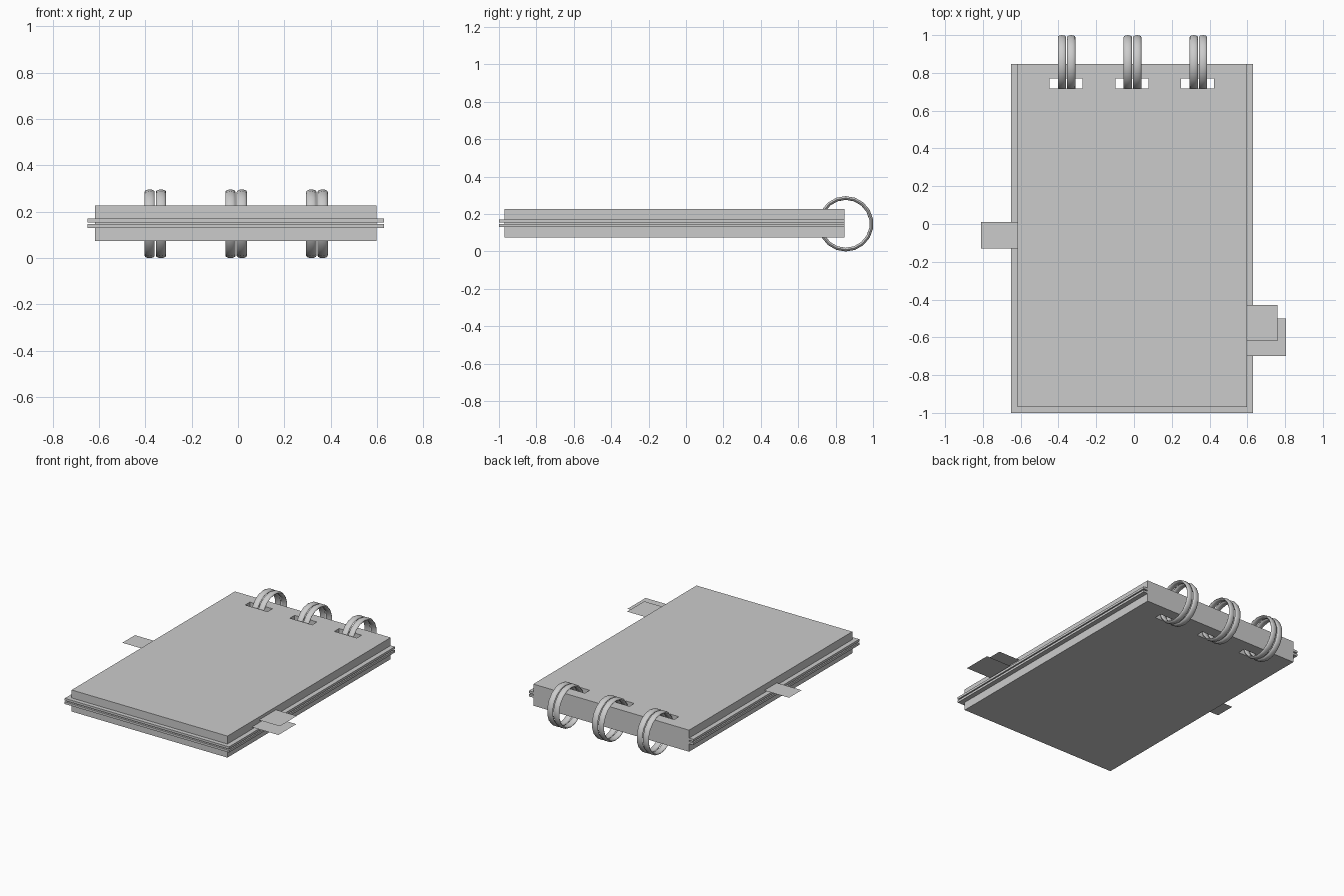
import bpy, math

if "Cube" in bpy.data.objects:
    bpy.data.objects.remove(bpy.data.objects["Cube"])

BACK = 0.847            # flush bound edge of the pad
MID = 0.15              # mid height of the pad
HOLES = (-0.359, -0.011, 0.336)


def box(name, x, y, z):
    bpy.ops.mesh.primitive_cube_add(size=1, location=[(a + b) / 2 for a, b in (x, y, z)])
    ob = bpy.context.object
    ob.name = name
    ob.scale = [b - a for a, b in (x, y, z)]
    bpy.ops.object.transform_apply(location=False, rotation=False, scale=True)
    return ob


def sheet(name, x, y, z):
    bpy.ops.mesh.primitive_plane_add(size=1, location=((x[0] + x[1]) / 2, (y[0] + y[1]) / 2, z))
    ob = bpy.context.object
    ob.name = name
    ob.scale = (x[1] - x[0], y[1] - y[0], 1)
    bpy.ops.object.transform_apply(location=False, rotation=False, scale=True)


# slot cutters for the binding holes
cutters = []
for hx in HOLES:
    c = box("slot_cutter", (hx - 0.0875, hx + 0.0875), (0.717, 0.77), (-0.1, 0.4))
    c.hide_render = True
    c.hide_set(True)
    cutters.append(c)

# page blocks, wider cover boards and the recessed core between them
inner = ((-0.617, 0.597), (-0.97, BACK))
outer = ((-0.65, 0.63), (-1.0, BACK))
layers = [box("core_sheet", *inner, (MID - 0.004, MID + 0.004))]
for side, s in (("upper", 1), ("lower", -1)):
    layers.append(box(side + "_cover_board", *outer, sorted((MID + s * 0.004, MID + s * 0.02))))
    layers.append(box(side + "_page_block", *inner, sorted((MID + s * 0.02, MID + s * 0.076))))

for ob in layers:
    bpy.context.view_layer.objects.active = ob
    for c in cutters:
        m = ob.modifiers.new("slot", "BOOLEAN")
        m.operation = "DIFFERENCE"
        m.solver = "EXACT"
        m.object = c
        bpy.ops.object.modifier_apply(modifier=m.name)
for c in cutters:
    bpy.data.objects.remove(c)

# paper index tabs
sheet("right_tab_upper", (0.58, 0.76), (-0.62, -0.43), 0.205)
sheet("right_tab_lower", (0.58, 0.805), (-0.70, -0.50), 0.186)
sheet("left_tab", (-0.81, -0.60), (-0.13, 0.01), 0.186)

# paired binding rings with a flattened wire section
for rx in (-0.357, -0.008, 0.341):
    for s in (-1, 1):
        bpy.ops.mesh.primitive_torus_add(
            major_segments=18, minor_segments=12, major_radius=0.138, minor_radius=0.01,
            location=(rx + s * 0.0245, 0.854, 0.148), rotation=(0, math.pi / 2, 0))
        ring = bpy.context.object
        ring.name = "binding_ring"
        ring.scale = (1, 1, 2.2)
        bpy.ops.object.transform_apply(location=False, rotation=True, scale=True)
        bpy.ops.object.shade_smooth_by_angle(angle=math.radians(40))
